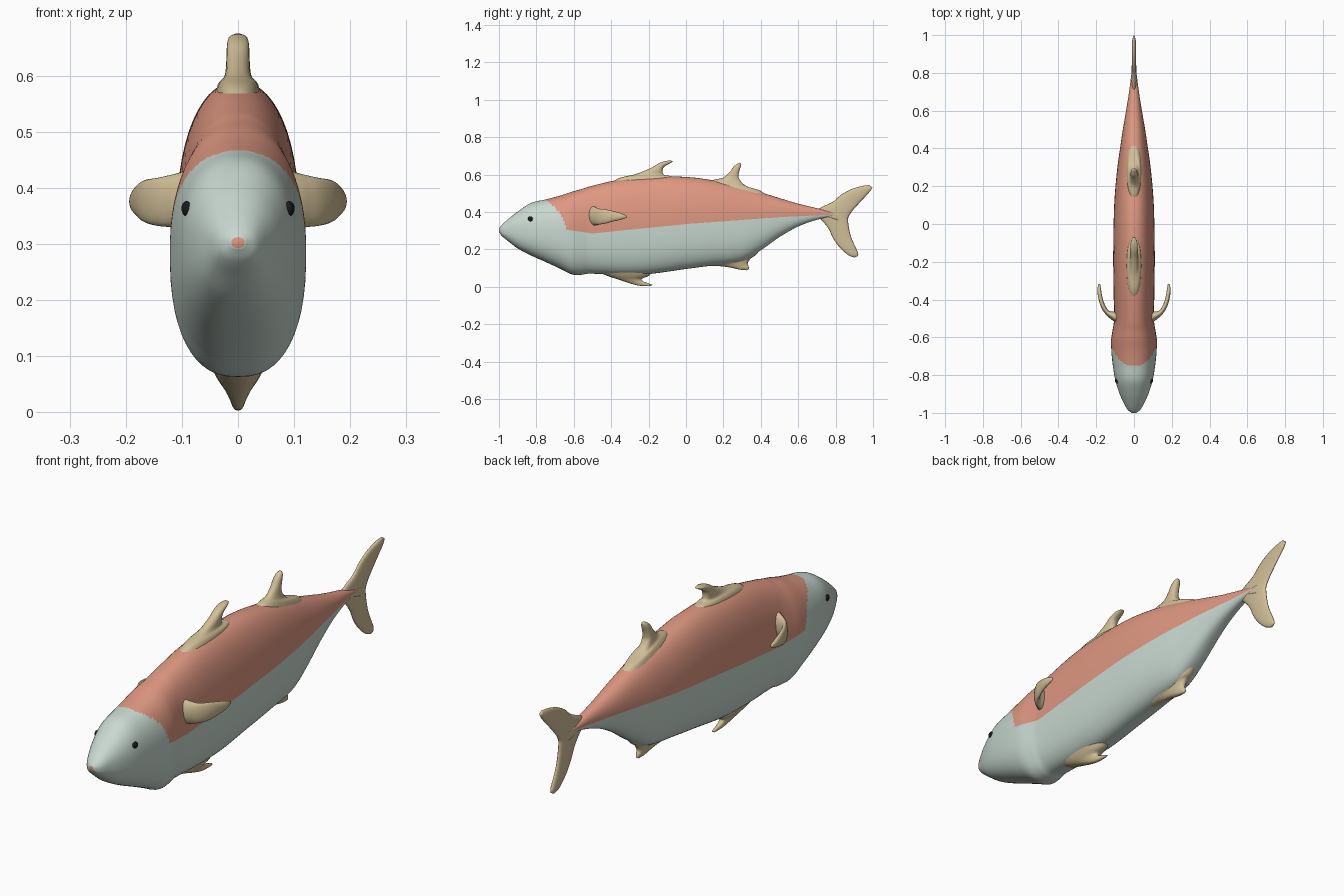
import bpy, bmesh, math
from mathutils import Vector

if "Cube" in bpy.data.objects:
    bpy.data.objects.remove(bpy.data.objects["Cube"])


def material(name, rgb):
    m = bpy.data.materials.new(name)
    m.diffuse_color = (*rgb, 1)
    m.use_nodes = True
    m.node_tree.nodes["Principled BSDF"].inputs["Base Color"].default_value = m.diffuse_color
    return m


SALMON = material("salmon back", (0.73, 0.31, 0.22))
PALE = material("pale grey green", (0.58, 0.69, 0.63))
TAN = material("tan fin", (0.64, 0.52, 0.31))
BLACK = material("black eye", (0.01, 0.012, 0.012))


def spline(rows, x):
    """Smooth interpolation of rows keyed by their first value."""
    n = len(rows)
    i = 0
    while i < n - 2 and x > rows[i + 1][0]:
        i += 1

    def slope(k, c):
        a, b = rows[max(k - 1, 0)], rows[min(k + 1, n - 1)]
        return (b[c] - a[c]) / (b[0] - a[0])

    p, q = rows[i], rows[i + 1]
    d = q[0] - p[0]
    t = (x - p[0]) / d
    out = []
    for c in range(1, len(p)):
        out.append((2*t**3 - 3*t*t + 1) * p[c] + (t**3 - 2*t*t + t) * d * slope(i, c)
                   + (3*t*t - 2*t**3) * q[c] + (t**3 - t*t) * d * slope(i + 1, c))
    return out


def power(v, e):
    return math.copysign(abs(v) ** e, v)


def loft(name, rings, mats, rule=None):
    """Skin closed rings; rule(segment, face centre) picks the material."""
    bm = bmesh.new()
    vs = [[bm.verts.new(p) for p in r] for r in rings]
    n = len(vs[0])
    for a, b in zip(vs, vs[1:]):
        for j in range(n):
            k = (j + 1) % n
            f = bm.faces.new((a[j], a[k], b[k], b[j]))
            if rule:
                f.material_index = rule(j, f.calc_center_median())
    bm.faces.new(vs[0])
    bm.faces.new(vs[-1])
    bmesh.ops.recalc_face_normals(bm, faces=bm.faces)
    me = bpy.data.meshes.new(name)
    bm.to_mesh(me)
    bm.free()
    for m in mats:
        me.materials.append(m)
    me.shade_smooth()
    ob = bpy.data.objects.new(name, me)
    bpy.context.collection.objects.link(ob)
    return ob


# Body stations: y, top, bottom, half width
BODY = [(-1, .312, .293, .012), (-.985, .33, .272, .032), (-.95, .362, .243, .053),
        (-.9, .402, .205, .076), (-.83, .447, .168, .098), (-.75, .467, .132, .112),
        (-.67, .488, .095, .12), (-.61, .508, .066, .121), (-.56, .522, .064, .113),
        (-.52, .535, .07, .107), (-.35, .574, .064, .108), (-.2, .588, .068, .11),
        (0, .587, .095, .108), (.15, .568, .115, .102), (.3, .535, .138, .088),
        (.4, .505, .195, .074), (.5, .474, .266, .059), (.6, .444, .322, .042),
        (.7, .42, .358, .026), (.81, .394, .38, .012)]
# Lateral colour line: y, z
LINE = [(-1, .3), (-.64, .305), (-.5, .285), (0, .335), (.5, .372), (.81, .387)]
LOW = UP = 14


def line_height(y):
    for (a, za), (b, zb) in zip(LINE, LINE[1:]):
        if y <= b:
            return za + (zb - za) * (y - a) / (b - a)
    return LINE[-1][1]


def body_ring(y):
    top, bot, w = spline(BODY, y)
    c, h = (top + bot) / 2, (top - bot) / 2
    t = max(-.85, min(.85, (line_height(y) - c) / h))
    split = math.asin(power(t, (2.2 if t > 0 else 2.5) / 2))
    lo, hi = -math.pi / 2, math.pi / 2
    angles = [lo + (split - lo) * i / LOW for i in range(LOW)]
    angles += [split + (hi - split) * i / UP for i in range(UP + 1)]
    half = []
    for a in angles:
        e = 2 / (2.2 if a > 0 else 2.5)
        half.append((w * max(math.cos(a), 0) ** e, y, c + h * power(math.sin(a), e)))
    return half + [(-x, yy, z) for x, yy, z in half[-2:0:-1]]


def body_colour(seg, p):
    upper = LOW <= seg < LOW + 2 * UP
    gill = -.64 - 4.1 * max(p.z - .3, 0) ** 2
    return 0 if upper and p.y > gill else 1


loft("body", [body_ring(-1 + 1.81 * (i / 190) ** 1.25) for i in range(191)],
     [SALMON, PALE], body_colour)


# Median fins: ribs of leading y, z, trailing y, z, half thickness
def fin(name, ribs, steps=5, sides=20):
    rows = [(i, *r) for i, r in enumerate(ribs)]
    rings = []
    for s in range((len(ribs) - 1) * steps + 1):
        y0, z0, y1, z1, th = spline(rows, s / steps)
        ring = []
        for k in range(sides):
            a = 2 * math.pi * k / sides
            u = .5 + .5 * power(math.cos(a), .9)
            ring.append((th * power(math.sin(a), .85), y0 + (y1 - y0) * u, z0 + (z1 - z0) * u))
        rings.append(ring)
    return loft(name, rings, [TAN])


fin("first_dorsal_fin", [
    (-.42, .54, -.04, .55, .045), (-.36, .58, -.07, .588, .036), (-.27, .602, -.115, .597, .024),
    (-.19, .634, -.125, .615, .021), (-.145, .66, -.118, .64, .02),
    (-.11, .672, -.085, .66, .017), (-.08, .675, -.07, .668, .008)])
fin("second_dorsal_fin", [
    (.10, .55, .46, .46, .045), (.15, .572, .40, .512, .034), (.2, .584, .325, .537, .024),
    (.235, .614, .285, .575, .02), (.255, .642, .282, .605, .018),
    (.275, .657, .292, .64, .014), (.288, .664, .295, .655, .006)])
fin("anal_fin", [
    (.05, .145, .43, .24, .045), (.11, .113, .375, .172, .036), (.18, .11, .345, .15, .024),
    (.24, .102, .33, .125, .017), (.285, .092, .335, .108, .012), (.325, .088, .338, .095, .005)])
fin("pelvic_fin", [
    (-.48, .085, -.17, .085, .05), (-.42, .058, -.2, .058, .036), (-.36, .038, -.235, .043, .024),
    (-.3, .018, -.23, .03, .015), (-.245, .005, -.205, .02, .01), (-.19, .003, -.178, .01, .005)])
fin("tail_upper_lobe", [
    (.68, .40, .865, .34, .014), (.73, .428, .868, .37, .013), (.785, .454, .885, .40, .012),
    (.83, .492, .92, .44, .011), (.885, .522, .955, .478, .011),
    (.94, .538, .982, .508, .01), (.98, .544, .997, .53, .005)])
fin("tail_lower_lobe", [
    (.68, .39, .868, .39, .014), (.73, .35, .866, .36, .013), (.765, .305, .872, .31, .012),
    (.787, .258, .885, .26, .011), (.82, .212, .905, .215, .011),
    (.865, .171, .92, .18, .01), (.9, .156, .92, .165, .005)])

# Pectoral fins: x, y, centre z, half height, half thickness along a backswept path
PECTORAL = [(.085, -.495, .378, .055, .03), (.112, -.485, .377, .048, .022),
            (.142, -.468, .375, .043, .013), (.165, -.432, .376, .038, .012),
            (.178, -.39, .377, .028, .011), (.184, -.35, .376, .018, .01),
            (.184, -.318, .375, .006, .005)]


def pectoral(name, side):
    rows = [(i, *r) for i, r in enumerate(PECTORAL)]
    last, rings = len(rows) - 1, []
    for s in range(last * 5 + 1):
        t = s / 5
        x, y, z, h, th = spline(rows, t)
        a, b = spline(rows, max(t - .1, 0)), spline(rows, min(t + .1, last))
        d = Vector((b[0] - a[0], b[1] - a[1])).normalized()
        ring = []
        for k in range(20):
            ang = 2 * math.pi * k / 20
            o = th * math.cos(ang)
            ring.append((side * (x + d.y * o), y - d.x * o, z + h * math.sin(ang)))
        rings.append(ring)
    loft(name, rings, [TAN])


# Eyes: small flattened balls set into the head
def eye(name, side):
    bpy.ops.mesh.primitive_uv_sphere_add(segments=16, ring_count=10, radius=.0135,
                                         location=(side * .092, -.832, .363))
    ob = bpy.context.object
    ob.name = name
    ob.scale = (.6, 1, 1)
    ob.rotation_euler = (0, 0, side * -.3)
    ob.data.materials.append(BLACK)
    bpy.ops.object.shade_smooth()


for label, side in (("left", 1), ("right", -1)):
    pectoral(label + "_pectoral_fin", side)
    eye(label + "_eye", side)
